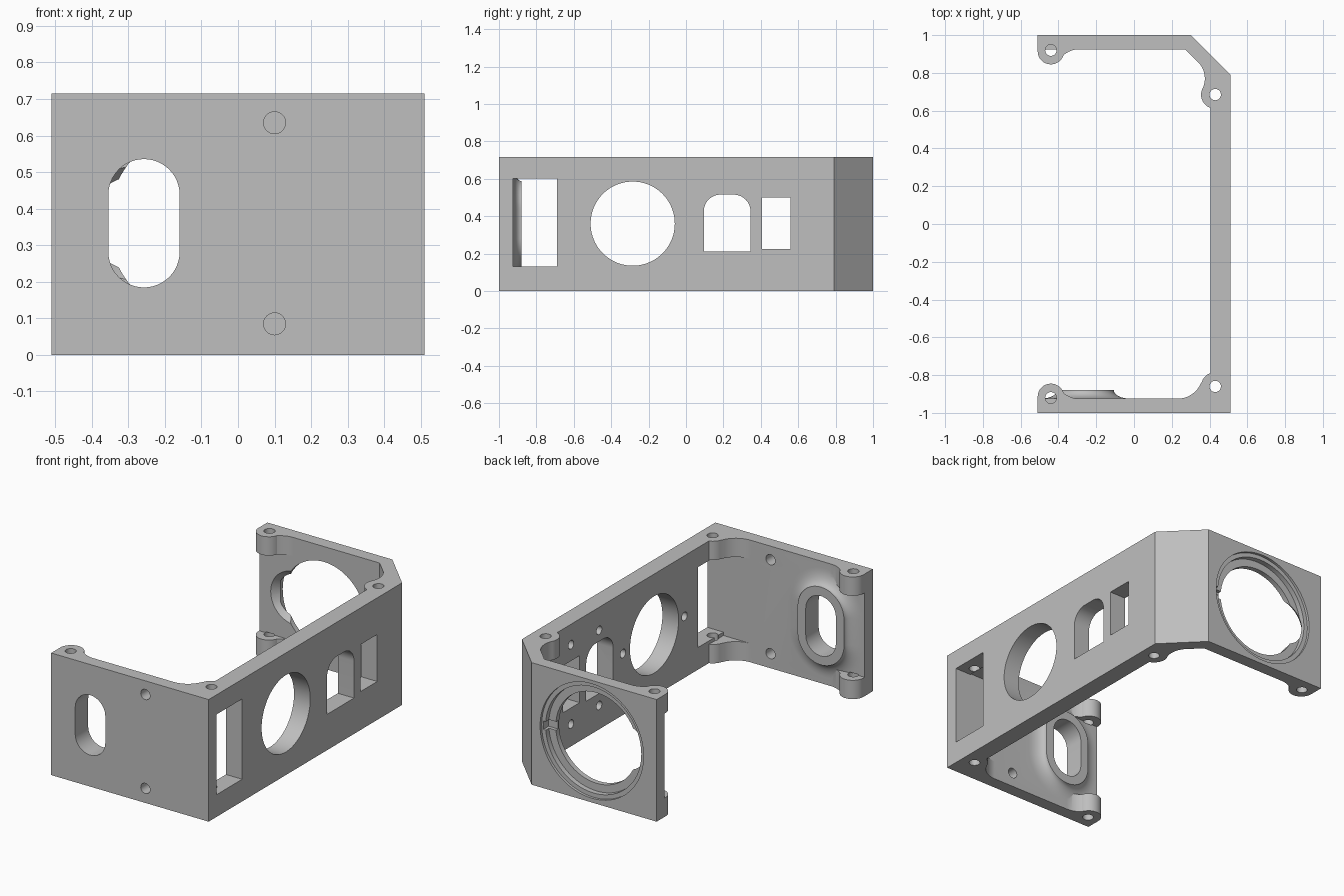
import bpy, bmesh
from math import cos, sin, radians

if "Cube" in bpy.data.objects:
    bpy.data.objects.remove(bpy.data.objects["Cube"])

H, MID = 0.715, 0.36      # bracket height, feature centre height
LUG = 0.11                # screw lug height

grey = bpy.data.materials.new("plain_grey")
grey.use_nodes = True
grey.diffuse_color = (0.52, 0.52, 0.52, 1)
grey.node_tree.nodes["Principled BSDF"].inputs["Base Color"].default_value = (0.52, 0.52, 0.52, 1)


def arc(cx, cy, r, a0, a1, n=14):
    angles = [radians(a0 + (a1 - a0) * i / n) for i in range(n + 1)]
    return [(cx + r * cos(a), cy + r * sin(a)) for a in angles]


def circle(cx, cy, r, n=64):
    return arc(cx, cy, r, 0, 360, n)[:-1]


def rect(u0, u1, v0, v1):
    return [(u0, v0), (u1, v0), (u1, v1), (u0, v1)]


def stadium(cx, cz, r, straight):
    return arc(cx, cz + straight, r, 0, 180, 24) + arc(cx, cz - straight, r, 180, 360, 24)


def loft(name, axis, rings):
    """Closed solid through matching outlines placed along an axis."""
    place = {"x": lambda u, v, w: (w, u, v),
             "y": lambda u, v, w: (u, w, v),
             "z": lambda u, v, w: (u, v, w)}[axis]
    bm = bmesh.new()
    loops = [[bm.verts.new(place(u, v, w)) for u, v in pts] for pts, w in rings]
    for a, b in zip(loops, loops[1:]):
        for i in range(len(a)):
            j = (i + 1) % len(a)
            bm.faces.new((a[i], a[j], b[j], b[i]))
    bm.faces.new(loops[0])
    bm.faces.new(loops[-1])
    bmesh.ops.recalc_face_normals(bm, faces=bm.faces)
    mesh = bpy.data.meshes.new(name)
    bm.to_mesh(mesh)
    bm.free()
    mesh.materials.append(grey)
    ob = bpy.data.objects.new(name, mesh)
    bpy.context.collection.objects.link(ob)
    return ob


def prism(name, axis, pts, w0, w1):
    return loft(name, axis, [(pts, w0), (pts, w1)])


def combine(tool, operation):
    mod = bracket.modifiers.new(tool.name, "BOOLEAN")
    mod.operation, mod.solver, mod.object = operation, "EXACT", tool
    bpy.context.view_layer.objects.active = bracket
    bpy.ops.object.modifier_apply(modifier=mod.name)
    bpy.data.objects.remove(tool)


def add(tool):
    combine(tool, "UNION")


def cut(tool):
    combine(tool, "DIFFERENCE")


# Three-sided wall with one chamfered corner
wall = [(-0.51, -1), (0.51, -1), (0.51, 0.79), (0.30, 1), (-0.51, 1), (-0.51, 0.925),
        (0.27, 0.925), (0.405, 0.79), (0.405, -0.925), (-0.51, -0.925)]
bracket = prism("bracket", "z", wall, 0, H)

# Screw lugs, top and bottom
end_lug = ([(-0.51, -0.96)] + arc(-0.44, -0.915, 0.07, 180, 25)
           + arc(-0.29, -0.8, 0.125, -132, -90) + [(-0.29, -0.96)])
far_end_lug = [(x, -y) for x, y in end_lug]
front_corner_lug = ([(0.47, -0.79)] + arc(0.43, -0.86, 0.075, 109, 160)
                    + arc(0.23, -0.79, 0.135, -25, -90) + [(0.23, -0.96), (0.47, -0.96)])
back_corner_lug = ([(0.47, 0.615)] + arc(0.43, 0.685, 0.075, 250, 148)
                   + arc(0.25, 0.77, 0.125, -14, 45) + [(0.42, 0.86), (0.47, 0.8)])
for outline in (end_lug, far_end_lug, front_corner_lug, back_corner_lug):
    for base in (0, H - LUG):
        add(prism("lug", "z", outline, base, base + LUG))

# Flared rim behind the front slot
SLOT_X, STRAIGHT = -0.257, 0.078
flare = [(stadium(SLOT_X, MID, 0.24, STRAIGHT), -0.96)]
for i in range(9):
    a = radians(90 * i / 8)
    flare.append((stadium(SLOT_X, MID, 0.24 - 0.09 * sin(a), STRAIGHT), -0.88 - 0.045 * cos(a)))
add(loft("slot_rim", "y", flare))
cut(prism("slot", "y", stadium(SLOT_X, MID, 0.0975, STRAIGHT), -1.1, -0.8))

# Front screw holes
for z in (0.085, 0.635):
    cut(prism("front_hole", "y", circle(0.10, z, 0.03, 32), -1.1, -0.8))

# Right wall openings
arch = [(0.095, 0.21), (0.345, 0.21)] + arc(0.255, 0.425, 0.09, 0, 90) + arc(0.185, 0.425, 0.09, 90, 180)
for outline in (rect(-0.925, -0.69, 0.13, 0.6), circle(-0.285, MID, 0.225, 96),
                arch, rect(0.405, 0.56, 0.225, 0.5)):
    cut(prism("side_opening", "x", outline, 0.3, 0.6))

# Blind screw holes on the inside of the right wall
for y, z in ((-0.565, MID), (0.005, MID), (0.225, 0.58), (0.225, 0.14), (0.485, 0.595), (0.485, 0.13)):
    cut(prism("blind_hole", "x", circle(y, z, 0.025, 24), 0.38, 0.47))

# Round back opening: stepped seat, side lobe and key notch
RX = -0.09
cut(loft("seat_bevel", "y", [(circle(RX, MID, 0.335, 96), 1.05), (circle(RX, MID, 0.335, 96), 0.985)]))
cut(prism("seat", "y", circle(RX, MID, 0.31, 96), 0.955, 1.06))
cut(prism("back_hole", "y", circle(RX, MID, 0.265, 96), 0.8, 1.07))
lobe_x = -0.28
cut(loft("lobe", "y", [(circle(lobe_x, MID, 0.165, 48), 0.915), (circle(lobe_x, MID, 0.12, 48), 0.965),
                       (circle(lobe_x, MID, 0.12, 48), 1.08)]))
cut(prism("key_notch", "y", rect(0.1, 0.235, 0.335, 0.385), 0.935, 1.09))

# Vertical screw holes
for y in (-0.86, 0.685):
    cut(prism("corner_hole", "z", circle(0.43, y, 0.03, 32), -0.1, H + 0.1))
for y in (-0.92, 0.92):
    for z0, z1 in ((-0.1, LUG + 0.005), (H - LUG - 0.005, H + 0.1)):
        cut(prism("end_hole", "z", circle(-0.44, y, 0.03, 32), z0, z1))

# Smooth curved walls, keep hard edges
bpy.ops.object.select_all(action="DESELECT")
bracket.select_set(True)
bpy.context.view_layer.objects.active = bracket
bpy.ops.object.shade_smooth_by_angle(angle=radians(25))
